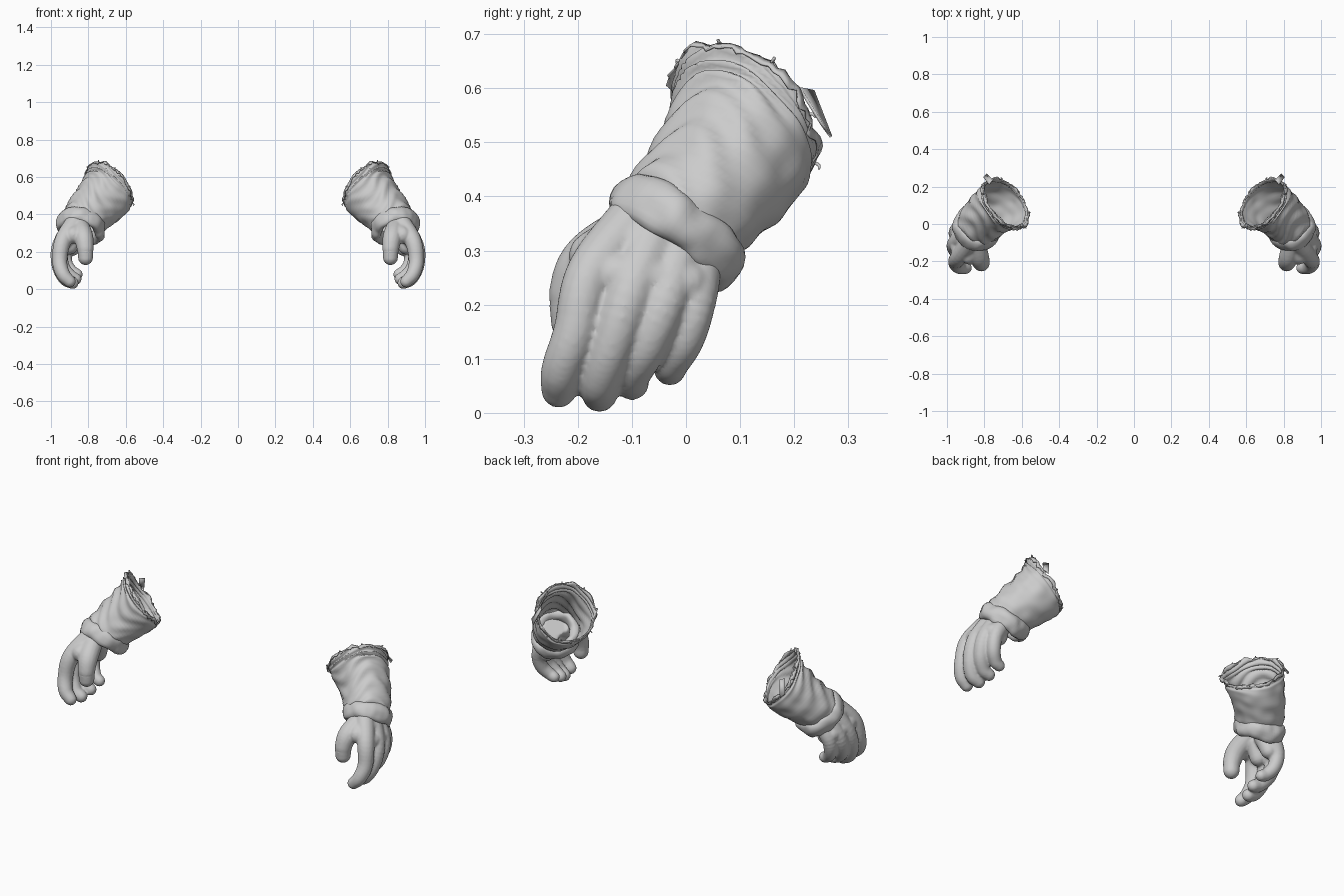
import bpy, bmesh, math, random
from mathutils import Vector, noise

random.seed(4)
if "Cube" in bpy.data.objects:
    bpy.data.objects.remove(bpy.data.objects["Cube"], do_unlink=True)

grey = bpy.data.materials.new("plain_grey")
grey.use_nodes = True
grey.diffuse_color = (0.6, 0.6, 0.6, 1)
grey.node_tree.nodes["Principled BSDF"].inputs["Base Color"].default_value = (0.6, 0.6, 0.6, 1)


def make_object(name, bm, modifiers=()):
    """Finish a mesh, add modifiers, then mirror it to the other arm."""
    bmesh.ops.recalc_face_normals(bm, faces=bm.faces)
    mesh = bpy.data.meshes.new(name)
    bm.to_mesh(mesh)
    bm.free()
    mesh.materials.append(grey)
    mesh.shade_smooth()
    obj = bpy.data.objects.new(name, mesh)
    bpy.context.collection.objects.link(obj)
    for kind, settings in modifiers:
        mod = obj.modifiers.new(kind.title(), kind)
        for key, value in settings.items():
            setattr(mod, key, value)
    mirror = obj.modifiers.new("Other_arm", "MIRROR")
    mirror.use_mirror_merge = False
    return obj


def frame(normal):
    """Two directions across a ring; the second points uphill."""
    n = Vector(normal).normalized()
    side = Vector((0, 0, 1)).cross(n).normalized()
    return n, side, n.cross(side)


def skin_rings(bm, rings, closed=False, caps=False):
    rows = [[bm.verts.new(p) for p in ring] for ring in rings]
    pairs = list(zip(rows, rows[1:] + rows[:1])) if closed else list(zip(rows, rows[1:]))
    for a, b in pairs:
        for i in range(len(a)):
            j = (i + 1) % len(a)
            bm.faces.new((a[i], a[j], b[j], b[i]))
    if caps:
        bm.faces.new(rows[0])
        bm.faces.new(rows[-1])


def smooth_path(points, steps):
    """Catmull-Rom samples through points of any size."""
    pts = [Vector(p) for p in points]
    pts = [pts[0] * 2 - pts[1]] + pts + [pts[-1] * 2 - pts[-2]]
    out = []
    for a, b, c, d in zip(pts, pts[1:], pts[2:], pts[3:]):
        for k in range(steps):
            t = k / steps
            out.append(0.5 * (2 * b + (c - a) * t + (2 * a - 5 * b + 4 * c - d) * t ** 2
                              + (3 * b - a - 3 * c + d) * t ** 3))
    return out + [pts[-2]]


def add_finger(bm, joints):
    """Round tapered tube with a domed tip; joints are x, y, z, radius."""
    path = smooth_path(joints, 6)
    tip, before = path[-1], path[-2]
    ahead = (tip.xyz - before.xyz).normalized()
    for a in (0.4, 0.8, 1.15, 1.4):
        dome = tip.xyz + ahead * tip.w * math.sin(a)
        path.append(Vector((*dome, tip.w * math.cos(a))))
    rings = []
    for i, p in enumerate(path):
        direction = path[min(i + 1, len(path) - 1)].xyz - path[max(i - 1, 0)].xyz
        n, u, v = frame(direction)
        rings.append([p.xyz + p.w * (u * math.cos(s * math.tau / 16) + v * math.sin(s * math.tau / 16))
                      for s in range(16)])
    skin_rings(bm, rings, caps=True)


# Hands: fingers run from the wrist, bridged by palm flesh and fused into one skin
HAND = {
    "index": [(.86, -.08, .37, .055), (.935, -.175, .26, .046), (.953, -.205, .15, .041),
              (.935, -.23, .08, .038), (.9, -.235, .042, .033)],
    "middle": [(.86, -.04, .37, .06), (.95, -.1, .23, .046), (.956, -.135, .13, .041),
               (.925, -.16, .06, .038), (.885, -.16, .034, .033)],
    "ring": [(.86, 0, .35, .055), (.943, -.035, .22, .044), (.943, -.07, .13, .04),
             (.905, -.1, .075, .037), (.868, -.1, .055, .032)],
    "little": [(.85, .02, .33, .05), (.92, .02, .22, .04), (.92, 0, .14, .036),
               (.888, -.025, .095, .033), (.86, -.03, .08, .03)],
    "thumb": [(.85, -.08, .35, .05), (.827, -.175, .285, .052), (.817, -.207, .225, .046),
              (.815, -.21, .17, .041)],
    "thumb_web": [(.85, -.1, .33, .05), (.88, -.17, .29, .047)],
    "knuckle_bridge": [(.93, -.16, .26, .044), (.938, -.1, .25, .046), (.925, 0, .24, .044)],
    "back_bridge": [(.89, -.14, .31, .05), (.897, -.08, .31, .053), (.885, 0, .29, .05)],
    "palm_heel": [(.86, -.02, .31, .05), (.885, 0, .22, .042)],
    "palm_middle": [(.87, -.09, .31, .05), (.9, -.1, .23, .045)],
}
bm = bmesh.new()
for joints in HAND.values():
    add_finger(bm, joints)
make_object("hands", bm, [
    ("REMESH", {"mode": "VOXEL", "voxel_size": 0.006, "use_smooth_shade": True}),
    ("SMOOTH", {"factor": 0.5, "iterations": 5})])

# Sleeves: creased tubes, flared and torn at the open end
SEGS = 72
# centre, radius and ring direction at each station
STATIONS = [(.84, -.02, .335, .1, -.22, .53, .8), (.825, 0, .365, .12, -.35, .5, .77),
            (.765, .064, .436, .134, -.5, .5, .69), (.707, .1, .503, .148, -.57, .51, .63),
            (.694, .106, .532, .149, -.59, .51, .6), (.686, .11, .552, .158, -.61, .51, .57)]
places = smooth_path([s[:4] for s in STATIONS], 7)
normals = smooth_path([s[4:] for s in STATIONS], 7)
rings = []
for row, (p, normal) in enumerate(zip(places, normals)):
    n, u, v = frame(normal)
    t = row / (len(places) - 1)
    ring = []
    for s in range(SEGS):
        a = s * math.tau / SEGS
        spoke = u * math.cos(a) + v * math.sin(a)
        # folds are deep on top of the arm and fade out underneath
        depth = 0.001 + 0.004 * max(0, 0.45 + math.sin(a))
        wave = math.sin(t * 22 + 1.6 * math.sin(a * 2 + 0.6) + 0.9 * math.sin(a * 3))
        lump = noise.noise((p.xyz + spoke * p.w) * 16) * 0.007
        point = p.xyz + spoke * (p.w + depth * (1 - 2 * abs(wave) ** 1.5) + lump)
        if t > 0.85:
            tear = noise.noise((math.cos(a) * 3, math.sin(a) * 3, 2)) * 0.015 + random.uniform(-.004, .004)
            point += n * (tear + 0.012 * max(0, math.sin(a))) * (t - 0.85) / 0.15
        ring.append(point)
    rings.append(ring)
rim = rings[-1]
bm = bmesh.new()
skin_rings(bm, rings)
make_object("sleeves", bm, [("SOLIDIFY", {"thickness": 0.007, "offset": -1})])

# Cuffs: thick rolled bands at the wrist
n, u, v = frame((-.2, .56, .8))
centre = Vector((.838, -.017, .334))
rings = []
for s in range(SEGS):
    a = s * math.tau / SEGS
    spoke = u * math.cos(a) + v * math.sin(a)
    ring = []
    for k in range(20):
        b = k * math.tau / 20
        base = centre + spoke * (0.1 + 0.01 * abs(math.sin(a)) + 0.029 * math.cos(b)) + n * 0.047 * math.sin(b)
        swell = noise.noise(base * 22) * 0.008 + 0.003 * math.sin(a * 5 + b * 2)
        ring.append(base + (spoke * math.cos(b) + n * math.sin(b)) * swell)
    rings.append(ring)
bm = bmesh.new()
skin_rings(bm, rings, closed=True)
make_object("cuffs", bm)

# Frayed hems: a thin ragged lip folded out around the opening
n, u, v = frame(STATIONS[-1][4:])
middle = sum(rim, Vector()) / SEGS
lip = []
for point in rim:
    out = (point - middle).normalized()
    lip.append(point + out * random.uniform(0, .006) - n * random.uniform(.008, .02))
bm = bmesh.new()
skin_rings(bm, [rim, lip])
make_object("frayed_hems", bm, [("SOLIDIFY", {"thickness": 0.004, "offset": 0})])

# Loose threads: short bent strands hanging from the hem
bm = bmesh.new()
for s in range(0, SEGS, 9):
    start = rim[s]
    out = (start - middle).normalized()
    length = random.uniform(.006, .014)
    bend = Vector((random.uniform(-1, 1), random.uniform(-1, 1), -1)) * length
    end = start + out * length
    add_finger(bm, [(*start, .003), (*end, .003), (*(end + bend * 0.6), .002)])
make_object("loose_threads", bm)

# Torn flaps: hanging scraps at the back of the opening
bm = bmesh.new()
corners = ((.775, .21, .6), (.755, .235, .595), (.785, .268, .51), (.805, .25, .535))
bm.faces.new([bm.verts.new(p) for p in corners])
make_object("torn_flaps", bm, [("SOLIDIFY", {"thickness": 0.006, "offset": 0})])
